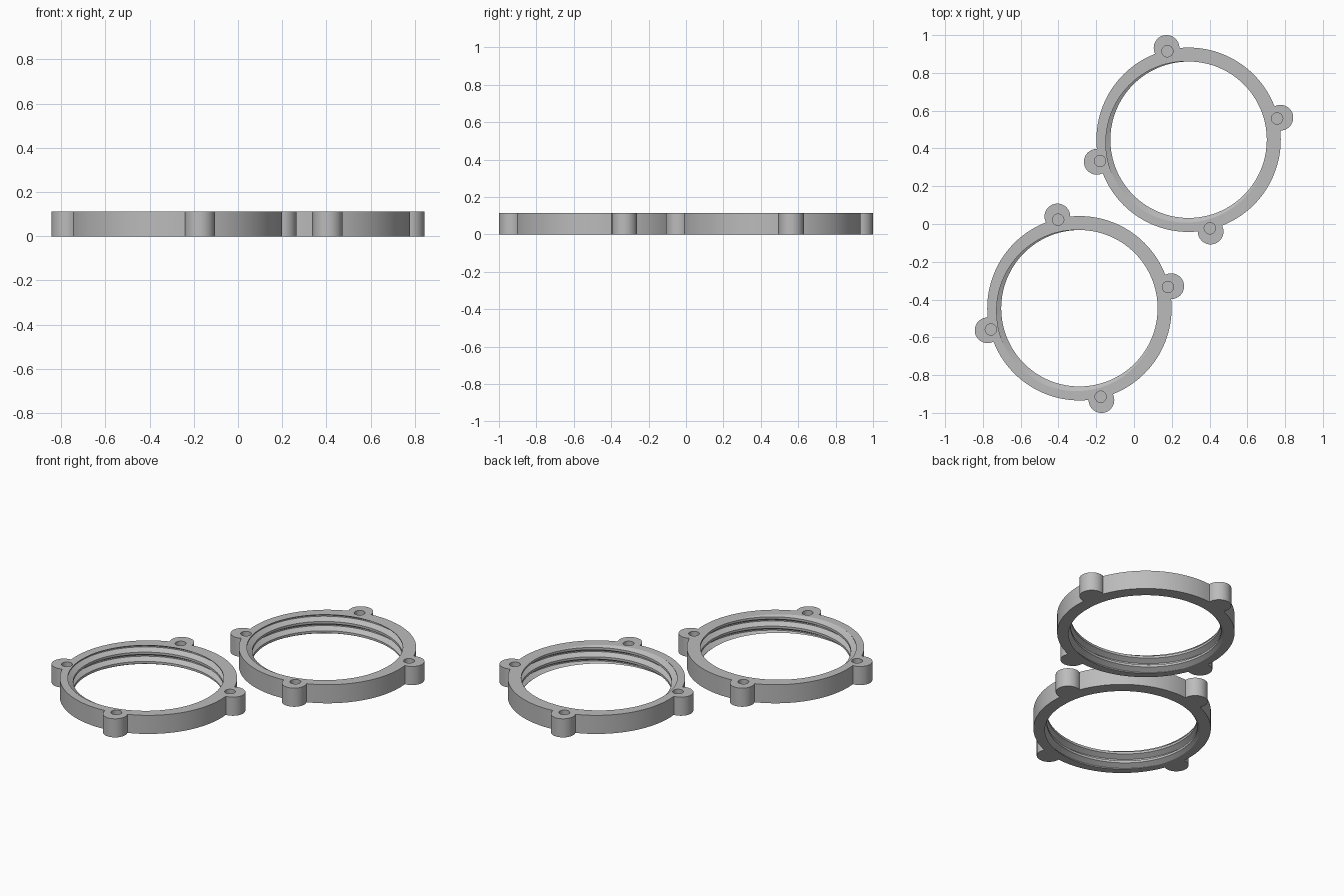
import bpy, bmesh, math
from math import sin, cos, pi, tau

if "Cube" in bpy.data.objects:
    bpy.data.objects.remove(bpy.data.objects["Cube"])

H = 0.113                      # height of the part
R_OUT = 0.488                  # outer radius of the ring
R_MINOR, R_MAJOR = 0.414, 0.444
PITCH = H / 2                  # thread pitch
LUG_D, LUG_R, LUG_A = 0.5, 0.068, math.radians(13.5)
HOLE_D, HOLE_R, HOLE_Z = 0.482, 0.03, 0.035
N = 128

grey = bpy.data.materials.new("grey")
grey.diffuse_color = (0.5, 0.5, 0.5, 1)
grey.use_nodes = True
grey.node_tree.nodes["Principled BSDF"].inputs["Base Color"].default_value = grey.diffuse_color

# Thread profile over one pitch: (fraction of pitch, radius)
PROFILE = [(-0.125, R_MINOR), (0.125, R_MINOR), (0.4375, R_MAJOR), (0.5625, R_MAJOR)]


def thread_radius(phase):
    t = abs((phase + 0.5) % 1.0 - 0.5)
    f = min(max((t - 0.125) / 0.3125, 0), 1)
    return R_MINOR + f * (R_MAJOR - R_MINOR)


def loop_edges(bm, verts):
    return [bm.edges.new((a, b)) for a, b in zip(verts, verts[1:] + verts[:1])]


def wall(bm, low, high):
    n = len(low)
    for i in range(n):
        j = (i + 1) % n
        bm.faces.new((low[i], low[j], high[j], high[i]))


def outline():
    """Ring outline with four round lugs."""
    alpha = math.acos((R_OUT**2 + LUG_D**2 - LUG_R**2) / (2 * R_OUT * LUG_D))
    beta = math.atan2(R_OUT * sin(alpha), R_OUT * cos(alpha) - LUG_D)
    pts = []
    for k in range(4):
        a = LUG_A + k * pi / 2
        cx, cy = LUG_D * cos(a), LUG_D * sin(a)
        for i in range(25):
            b = a - beta + 2 * beta * i / 24
            pts.append((cx + LUG_R * cos(b), cy + LUG_R * sin(b)))
        for i in range(1, 28):
            b = a + alpha + (pi / 2 - 2 * alpha) * i / 28
            pts.append((R_OUT * cos(b), R_OUT * sin(b)))
    return pts


def threaded_ring(name, x, y):
    bm = bmesh.new()
    # Internal helical thread, clipped at the top and bottom planes
    columns = []
    for i in range(N + 1):
        a = tau * i / N
        shift = (a - pi / 4) / tau
        col = []
        for turn in range(-2, 5):
            for frac, _ in PROFILE:
                z = min(max((turn + frac + shift) * PITCH, 0), H)
                r = thread_radius(z / PITCH - shift)
                col.append(bm.verts.new((r * cos(a), r * sin(a), z)))
        columns.append(col)
    for c0, c1 in zip(columns, columns[1:]):
        for k in range(len(c0) - 1):
            bm.faces.new((c0[k], c0[k + 1], c1[k + 1], c1[k]))
    bmesh.ops.remove_doubles(bm, verts=bm.verts[:], dist=1e-5)
    rim = [e for e in bm.edges if len(e.link_faces) == 1]
    top = [e for e in rim if all(v.co.z > H - 1e-4 for v in e.verts)]
    bottom = [e for e in rim if all(v.co.z < 1e-4 for v in e.verts)]

    # Outer wall with lugs
    pts = outline()
    low = [bm.verts.new((px, py, 0)) for px, py in pts]
    high = [bm.verts.new((px, py, H)) for px, py in pts]
    bottom += loop_edges(bm, low)
    top += loop_edges(bm, high)
    wall(bm, low, high)

    # Blind screw holes in the lugs
    for k in range(4):
        a = LUG_A + k * pi / 2
        circle = [(HOLE_D * cos(a) + HOLE_R * cos(tau * i / 24),
                   HOLE_D * sin(a) + HOLE_R * sin(tau * i / 24)) for i in range(24)]
        floor = [bm.verts.new((px, py, HOLE_Z)) for px, py in circle]
        mouth = [bm.verts.new((px, py, H)) for px, py in circle]
        top += loop_edges(bm, mouth)
        wall(bm, floor, mouth)
        bm.faces.new(floor)

    # Flat top and bottom
    bmesh.ops.triangle_fill(bm, use_beauty=True, edges=top, normal=(0, 0, 1))
    bmesh.ops.triangle_fill(bm, use_beauty=True, edges=bottom, normal=(0, 0, -1))
    bmesh.ops.recalc_face_normals(bm, faces=bm.faces[:])

    mesh = bpy.data.meshes.new(name)
    bm.to_mesh(mesh)
    bm.free()
    mesh.materials.append(grey)
    ob = bpy.data.objects.new(name, mesh)
    ob.location = (x, y, 0)
    bpy.context.collection.objects.link(ob)
    bpy.ops.object.select_all(action='DESELECT')
    ob.select_set(True)
    bpy.context.view_layer.objects.active = ob
    bpy.ops.object.shade_smooth_by_angle(angle=math.radians(30))


threaded_ring("back_threaded_ring", 0.289, 0.446)
threaded_ring("front_threaded_ring", -0.289, -0.446)
